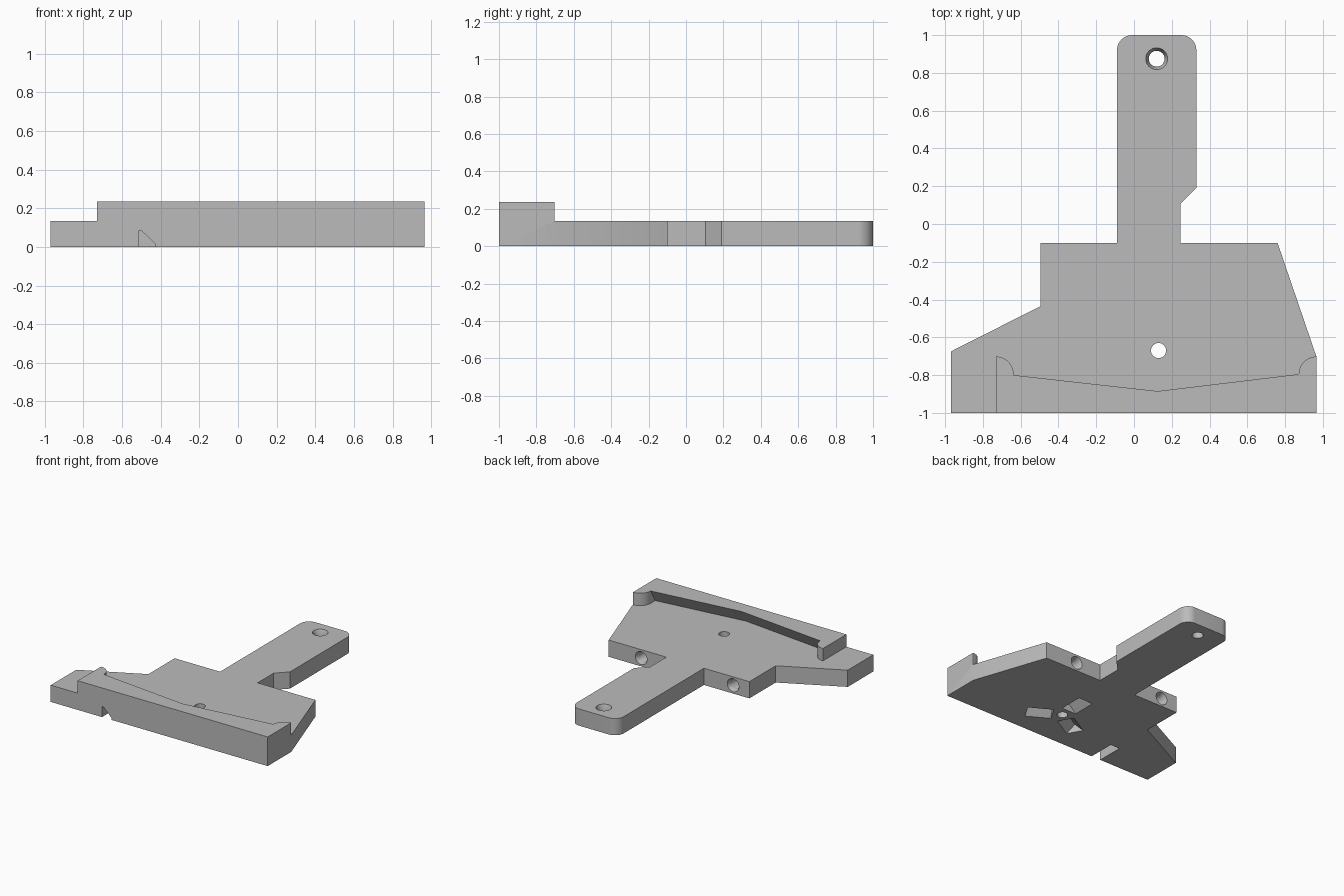
import bpy
import bmesh
import math
from mathutils import Matrix, Vector

cube = bpy.data.objects.get("Cube")
if cube:
    bpy.data.objects.remove(cube, do_unlink=True)

T, H = 0.135, 0.235          # plate and lip heights
HOLE = Vector((0.13, -0.67, 0))

grey = bpy.data.materials.new("light_grey")
grey.use_nodes = True
grey.diffuse_color = (0.5, 0.5, 0.5, 1)
grey.node_tree.nodes["Principled BSDF"].inputs["Base Color"].default_value = grey.diffuse_color


def loft(name, lower, upper):
    """Solid between two matching loops of 3D points."""
    bm = bmesh.new()
    a = [bm.verts.new(p) for p in lower]
    b = [bm.verts.new(p) for p in upper]
    bm.faces.new(a)
    bm.faces.new(b)
    for i in range(len(a)):
        j = (i + 1) % len(a)
        bm.faces.new((a[i], a[j], b[j], b[i]))
    bmesh.ops.recalc_face_normals(bm, faces=bm.faces)
    mesh = bpy.data.meshes.new(name)
    bm.to_mesh(mesh)
    bm.free()
    mesh.materials.append(grey)
    obj = bpy.data.objects.new(name, mesh)
    bpy.context.collection.objects.link(obj)
    return obj


def prism(name, outline, z0, z1):
    return loft(name, [(x, y, z0) for x, y in outline], [(x, y, z1) for x, y in outline])


def arc(cx, cy, r, start, end, steps=12):
    angles = [math.radians(start + (end - start) * i / steps) for i in range(steps + 1)]
    return [(cx + r * math.cos(t), cy + r * math.sin(t)) for t in angles]


def combine(body, tool, operation="DIFFERENCE"):
    """Apply a boolean and discard the tool."""
    mod = body.modifiers.new("join", "BOOLEAN")
    mod.operation, mod.solver, mod.object = operation, "EXACT", tool
    bpy.context.view_layer.objects.active = body
    bpy.ops.object.modifier_apply(modifier=mod.name)
    bpy.data.objects.remove(tool, do_unlink=True)


def drill(body, matrix, profile):
    """Cut a round hole; profile lists (radius, height) along local z."""
    for (r0, z0), (r1, z1) in zip(profile, profile[1:]):
        ring0 = [matrix @ Vector((x, y, z0)) for x, y in arc(0, 0, r0, 0, 360, 32)[:-1]]
        ring1 = [matrix @ Vector((x, y, z1)) for x, y in arc(0, 0, r1, 0, 360, 32)[:-1]]
        combine(body, loft("drill", ring0, ring1))


# Flat plate with handle arm
outline = [(-0.97, -1), (0.965, -1), (0.965, -0.70), (0.76, -0.10), (0.245, -0.10),
           (0.245, 0.105), (0.33, 0.19)]
outline += arc(0.25, 0.92, 0.08, 0, 90) + arc(-0.01, 0.92, 0.08, 90, 180)
outline += [(-0.09, -0.10), (-0.495, -0.10), (-0.495, -0.435), (-0.97, -0.675)]
body = prism("mounting_plate", outline, 0, T)

# Raised front lip with rounded end posts
lip_outline = [(-0.73, -1), (0.965, -1)]
lip_outline += arc(0.965, -0.795, 0.093, 90, 180) + arc(-0.73, -0.795, 0.093, 0, 90)
lip = prism("front_lip", lip_outline, T, H)

# Undercut shallow V along the back of the lip
wall = [(-0.637, -0.80), (0.125, -0.885), (0.872, -0.795)]


def wall_loop(z):
    lean = (H - z) * 0.58
    return [(x, y - lean, z) for x, y in wall] + [(wall[2][0], -0.6, z), (wall[0][0], -0.6, z)]


combine(lip, loft("undercut", wall_loop(T - 0.02), wall_loop(H + 0.02)))
combine(body, lip, "UNION")

# Three radial V grooves underneath
for angle in (90, 210, 330):
    turn = Matrix.Translation(HOLE) @ Matrix.Rotation(math.radians(angle), 4, "Z")
    section = [(-0.075, -0.01), (0.075, -0.01), (0, 0.065)]
    ends = [[turn @ Vector((r, y, z)) for y, z in section] for r in (0.075, 0.27)]
    combine(body, loft("groove", *ends))

# Notch under the front edge
notch = [(-0.513, -0.02), (-0.513, 0.085), (-0.50, 0.085), (-0.43, 0.017), (-0.43, -0.02)]
combine(body, loft("notch", [(x, -1.05, z) for x, z in notch], [(x, -0.78, z) for x, z in notch]))

# Plain hole, countersunk arm hole and two blind holes in the back edge
drill(body, Matrix.Translation(HOLE), [(0.04, -0.02), (0.04, T + 0.02)])
drill(body, Matrix.Translation((0.12, 0.875, 0)), [(0.042, -0.02), (0.042, T + 0.02)])
drill(body, Matrix.Translation((0.12, 0.875, T)), [(0.040, -0.045), (0.062, 0.01)])
for x in (-0.35, 0.47):
    place = Matrix.Translation((x, -0.10, T / 2)) @ Matrix.Rotation(math.radians(-90), 4, "X")
    drill(body, place, [(0.04, -0.25), (0.04, 0.02)])
    drill(body, place, [(0.038, -0.035), (0.056, 0.01)])

bpy.ops.object.select_all(action="DESELECT")
body.select_set(True)
bpy.context.view_layer.objects.active = body
bpy.ops.object.shade_smooth_by_angle(angle=math.radians(25))
